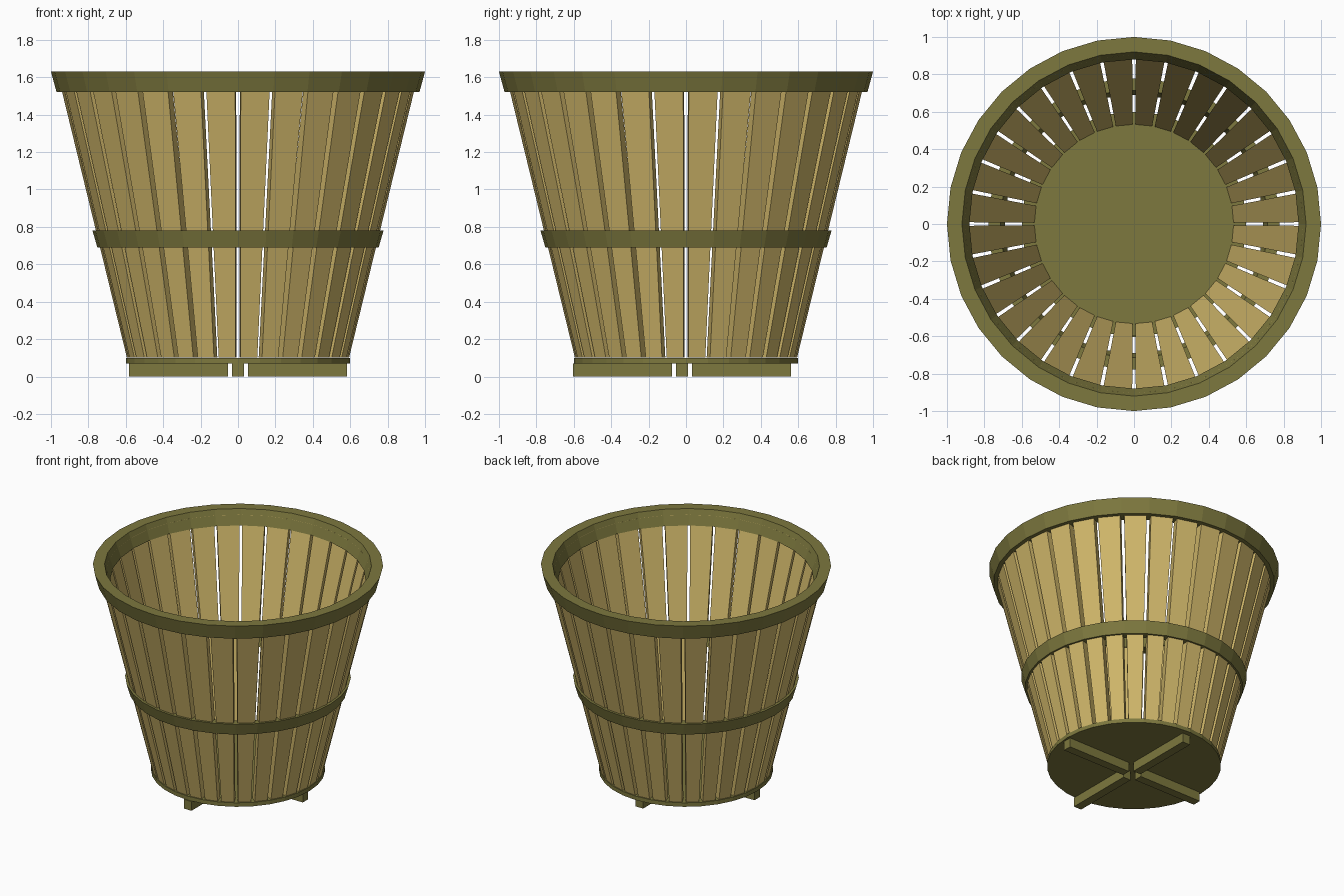
import bpy, bmesh, math

if "Cube" in bpy.data.objects:
    bpy.data.objects.remove(bpy.data.objects["Cube"])

N = 32  # sides and staves


def srgb(r, g, b):
    f = lambda c: c / 12.92 if c <= 0.04045 else ((c + 0.055) / 1.055) ** 2.4
    return (f(r / 255), f(g / 255), f(b / 255), 1)


def material(name, col):
    m = bpy.data.materials.new(name)
    m.diffuse_color = col
    m.use_nodes = True
    m.node_tree.nodes["Principled BSDF"].inputs["Base Color"].default_value = m.diffuse_color
    return m


TAN = material("tan wood", srgb(208, 183, 106))
OLIVE = material("olive wood", srgb(125, 120, 62))


def make(name, verts, faces, mat):
    me = bpy.data.meshes.new(name)
    me.from_pydata(verts, [], faces)
    bm = bmesh.new()
    bm.from_mesh(me)
    bmesh.ops.recalc_face_normals(bm, faces=bm.faces)
    bm.to_mesh(me)
    bm.free()
    me.materials.append(mat)
    ob = bpy.data.objects.new(name, me)
    bpy.context.collection.objects.link(ob)
    return ob


def hoop(name, profile, mat):
    """Sweep a closed (radius, z) profile around the axis."""
    k = len(profile)
    verts, faces = [], []
    for i in range(N):
        a = 2 * math.pi * i / N
        verts += [(r * math.cos(a), r * math.sin(a), z) for r, z in profile]
        for j in range(k):
            n, jj = (i + 1) % N, (j + 1) % k
            faces.append((i * k + j, n * k + j, n * k + jj, i * k + jj))
    return make(name, verts, faces, mat)


BOX = [(0, 1, 2, 3), (4, 5, 6, 7), (0, 1, 5, 4), (1, 2, 6, 5), (2, 3, 7, 6), (3, 0, 4, 7)]

# tapered staves, leaning outward
Z0, Z1 = 0.102, 1.59
levels = []
for z, gap in ((Z0, 0.026), (Z1, 0.030)):
    outer = 0.592 + 0.243 * (z - 0.1)
    inner = 0.530 + 0.249 * (z - 0.1)
    half = outer * math.tan(math.pi / N) - gap / 2
    levels += [(inner, -half, z), (outer, -half, z), (outer, half, z), (inner, half, z)]
for i in range(N):
    stave = make(f"stave_{i + 1}", levels, BOX, TAN)
    stave.rotation_euler.z = 2 * math.pi * (i + 0.5) / N

# rim and middle hoop
hoop("top_rim", [(0.97, 1.52), (1.0, 1.63), (0.92, 1.63), (0.88, 1.52)], OLIVE)
hoop("middle_hoop", [(0.752, 0.69), (0.778, 0.78), (0.715, 0.78), (0.69, 0.69)], OLIVE)

# round base
ring = [(0.6 * math.cos(2 * math.pi * i / N), 0.6 * math.sin(2 * math.pi * i / N)) for i in range(N)]
verts = [(x, y, z) for z in (0.07, 0.1) for x, y in ring]
faces = [tuple(range(N)), tuple(range(N, 2 * N))]
faces += [(i, (i + 1) % N, N + (i + 1) % N, N + i) for i in range(N)]
make("base_disc", verts, faces, OLIVE)

# four foot bars in a cross
bar = [(x, y, z) for z in (0, 0.07)
       for x, y in ((0.053, -0.032), (0.583, -0.032), (0.583, 0.032), (0.053, 0.032))]
for i in range(4):
    foot = make(f"foot_bar_{i + 1}", bar, BOX, OLIVE)
    foot.location.y = -0.022
    foot.rotation_euler.z = i * math.pi / 2
